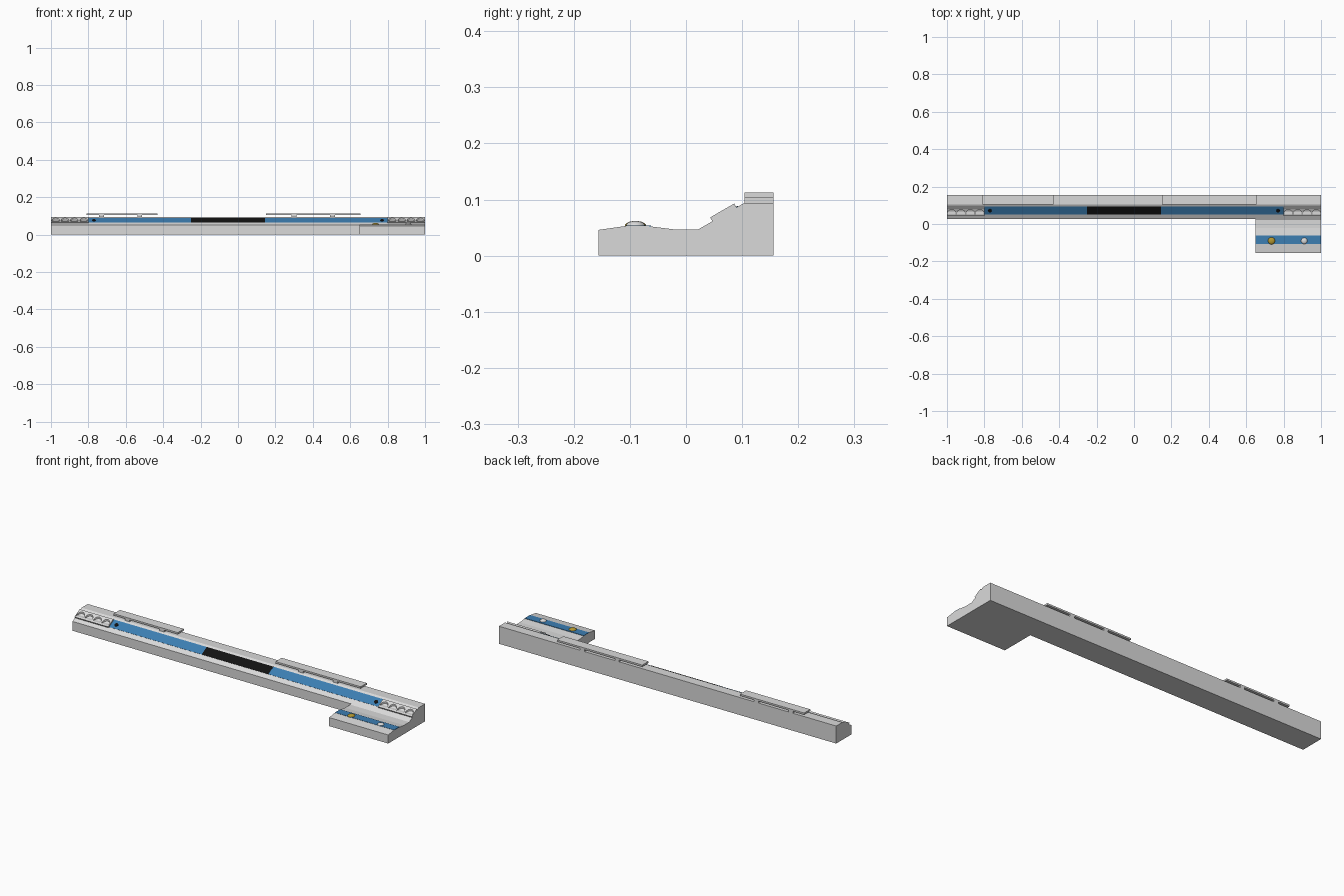
import bpy, math
from mathutils import Matrix, Vector

cube = bpy.data.objects.get("Cube")
if cube:
    bpy.data.objects.remove(cube)


def material(name, rgb):
    m = bpy.data.materials.new(name)
    m.use_nodes = True
    m.diffuse_color = (*rgb, 1)
    m.node_tree.nodes["Principled BSDF"].inputs["Base Color"].default_value = (*rgb, 1)
    return m


GREY = material("light grey", (0.7, 0.7, 0.7))
BLUE = material("blue", (0.045, 0.21, 0.45))
BLACK = material("black", (0.006, 0.006, 0.006))
GOLD = material("gold", (0.45, 0.31, 0.03))

# The sloping panel runs between these two (y, z) points
LOW, HIGH = Vector((0.022, 0.047)), Vector((0.104, 0.094))
ANGLE = math.atan2(HIGH.y - LOW.y, HIGH.x - LOW.x)


def slope_z(y):
    return LOW.y + (y - LOW.x) * math.tan(ANGLE)


def extrude(name, profile, x0, x1, mat):
    """Solid made by pulling a (y, z) profile along x."""
    n = len(profile)
    verts = [(x, y, z) for x in (x0, x1) for y, z in profile]
    faces = [tuple(reversed(range(n))), tuple(range(n, 2 * n))]
    faces += [(i, (i + 1) % n, n + (i + 1) % n, n + i) for i in range(n)]
    me = bpy.data.meshes.new(name)
    me.from_pydata(verts, [], faces)
    me.materials.append(mat)
    ob = bpy.data.objects.new(name, me)
    bpy.context.collection.objects.link(ob)
    return ob


def box(name, x, y, z, mat):
    return extrude(name, [(y[0], z[0]), (y[1], z[0]), (y[1], z[1]), (y[0], z[1])], *x, mat)


def slope_plate(name, x0, x1, y0, y1, height, mat):
    """Plate lying on the slope, rising by height along its normal."""
    lift = Vector((-math.sin(ANGLE), math.cos(ANGLE))) * height
    a, b = Vector((y0, slope_z(y0))), Vector((y1, slope_z(y1)))
    sink = lift.normalized() * -0.002
    return extrude(name, [a + sink, b + sink, b + lift, a + lift], x0, x1, mat)


def cylinder(name, centre, radius, depth, mat, tilt=0):
    bpy.ops.mesh.primitive_cylinder_add(vertices=24, radius=radius, depth=depth,
                                        location=centre, rotation=(tilt, 0, 0))
    ob = bpy.context.object
    ob.name = name
    ob.data.materials.append(mat)
    return ob


# Long body and the projecting side console
extrude("main_body", [(0.027, 0), (0.156, 0), (0.156, HIGH.y), tuple(HIGH),
                      (0.027, slope_z(0.027))], -1, 1, GREY)
extrude("side_console", [(-0.156, 0), (0.027, 0), (0.027, slope_z(0.027)), tuple(LOW),
                         (-0.022, 0.047), (-0.07, 0.053), (-0.107, 0.053),
                         (-0.156, 0.046)], 0.65, 1, GREY)

# Coloured strips on the slope and console
slope_plate("blue_strip_right", -0.8, -0.25, 0.051, 0.093, 0.001, BLUE)
slope_plate("black_strip", -0.25, 0.145, 0.051, 0.093, 0.0015, BLACK)
slope_plate("blue_strip_left", 0.145, 0.8, 0.051, 0.093, 0.001, BLUE)
box("console_strip", (0.65, 1), (-0.107, -0.062), (0.05, 0.0542), BLUE)

# Raised end panels, each scooped by four round cups, and a dark dot beside each
for side, word in ((-1, "right"), (1, "left")):
    x0, x1 = sorted((side * 0.8, side))
    panel = slope_plate("end_panel_" + word, x0, x1, 0.047, 0.09, 0.008, GREY)
    for i in range(4):
        cutter = cylinder("cup_cutter", (x0 + 0.025 + 0.05 * i, 0.056, 0.095),
                          0.021, 0.046, GREY)
        cutter.hide_render = True
        cutter.hide_set(True)
        cut = panel.modifiers.new("cup", "BOOLEAN")
        cut.operation = "DIFFERENCE"
        cut.solver = "EXACT"
        cut.object = cutter
    cylinder("dot_" + word, (side * 0.77, 0.071, slope_z(0.071)), 0.01, 0.006, BLACK, ANGLE)

# Rear rails on small supports
for word, x0, x1, posts in (("right", -0.81, -0.43, (-0.73, -0.525)),
                            ("left", 0.15, 0.655, (0.3, 0.505))):
    box("rail_" + word, (x0, x1), (0.104, 0.156), (0.104, 0.113), GREY)
    for x in posts:
        box("rail_support_" + word, (x - 0.013, x + 0.013), (0.104, 0.156),
            (0.092, 0.105), GREY)

# Domed console buttons
for name, x, radius, mat in (("gold_button", 0.735, 0.019, GOLD),
                             ("grey_button", 0.91, 0.017, GREY)):
    bpy.ops.mesh.primitive_uv_sphere_add(segments=20, ring_count=12, radius=1,
                                         location=(x, -0.09, 0.053))
    button = bpy.context.object
    button.name = name
    button.data.transform(Matrix.Diagonal((radius, radius, 0.009, 1)))
    button.data.materials.append(mat)
    bpy.ops.object.shade_smooth_by_angle()
